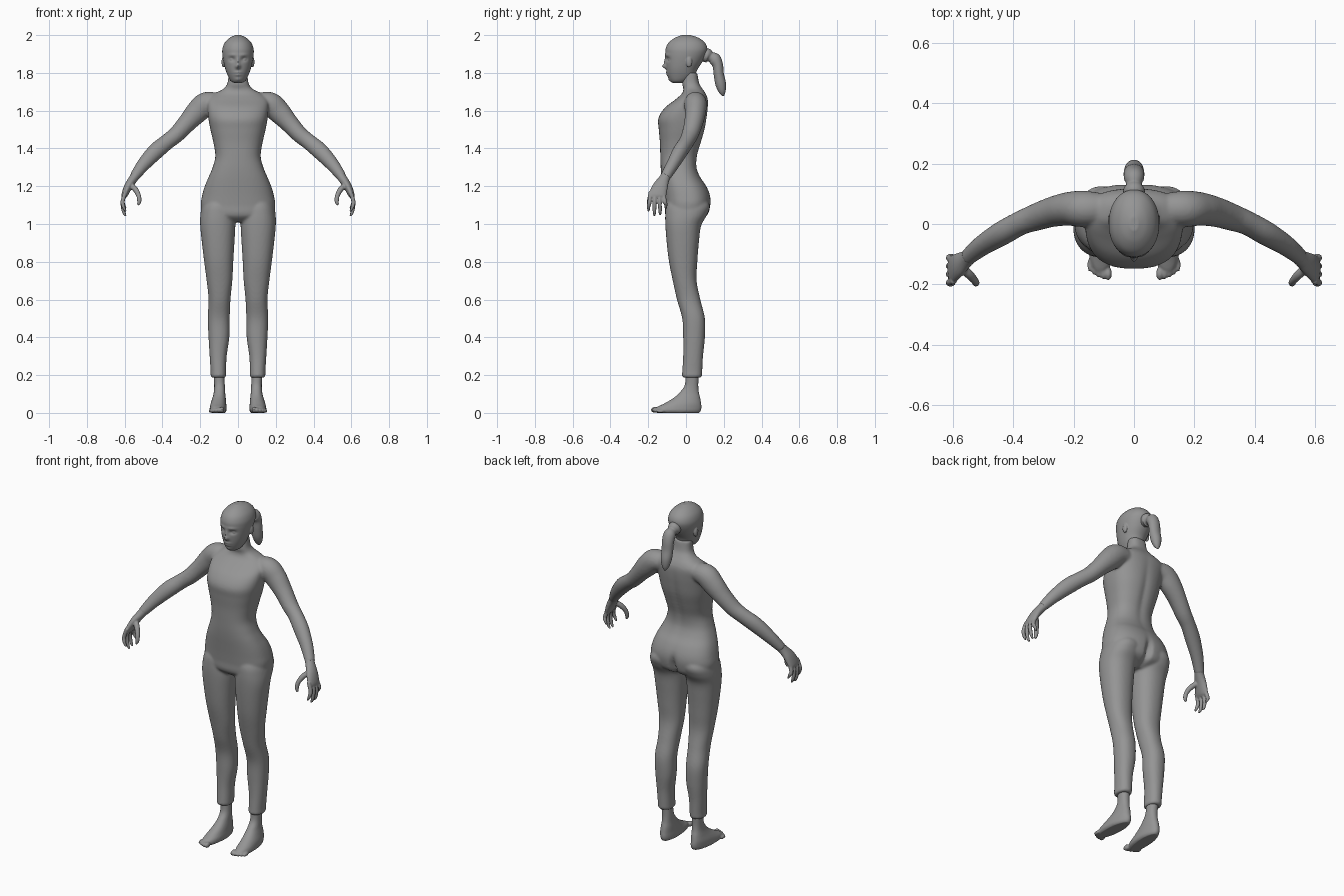
import bpy, bmesh, math
from mathutils import Vector, Matrix

grey = bpy.data.materials.new("plain grey")
grey.diffuse_color = (0.3, 0.3, 0.3, 1)


def spline(rows, sub):
    """Catmull-Rom interpolation of rows of numbers."""
    out = []
    for i in range(len(rows) - 1):
        a, b, c, d = (rows[max(i - 1, 0)], rows[i], rows[i + 1], rows[min(i + 2, len(rows) - 1)])
        for k in range(sub):
            t = k / sub
            out.append([0.5 * (2 * q + (r - p) * t + (2 * p - 5 * q + 4 * r - s) * t * t
                        + (3 * q - p - 3 * r + s) * t ** 3) for p, q, r, s in zip(a, b, c, d)])
    return out + [list(rows[-1])]


def skin(bm, rings):
    """Bridge rings of points into a closed skin."""
    vs = [[bm.verts.new(p) for p in ring] for ring in rings]
    n = len(vs[0])
    for a, b in zip(vs, vs[1:]):
        for j in range(n):
            bm.faces.new((a[j], a[(j + 1) % n], b[(j + 1) % n], b[j]))
    bm.faces.new(vs[0][::-1])
    bm.faces.new(vs[-1])
    return [v for ring in vs for v in ring]


def stack(bm, rows, side=1, e=0.9, n=40, sub=6):
    """Upright form; rows are z, centre x, half width, front y, back y."""
    rings = []
    for z, xc, hw, yf, yb in spline(rows, sub):
        ring = []
        for j in range(n):
            a = 2 * math.pi * j / n
            c, s = math.cos(a), math.sin(a)
            ring.append((side * (xc + hw * math.copysign(abs(c) ** e, c)),
                         (yf + yb) / 2 + (yb - yf) / 2 * math.copysign(abs(s) ** e, s), z))
        rings.append(ring)
    return skin(bm, rings)


def tube(bm, rows, side=1, ref=(0, 1, 0), n=20, sub=6):
    """Form along a path; rows are x, y, z, thickness, breadth along ref."""
    pts = spline(rows, sub)
    rings = []
    for i, (x, y, z, ru, rv) in enumerate(pts):
        t = (Vector(pts[min(i + 1, len(pts) - 1)][:3]) - Vector(pts[max(i - 1, 0)][:3])).normalized()
        u = t.cross(Vector(ref)).normalized()
        v = u.cross(t)
        ring = []
        for j in range(n):
            a = 2 * math.pi * j / n
            p = Vector((x, y, z)) + u * ru * math.cos(a) + v * rv * math.sin(a)
            ring.append((side * p.x, p.y, p.z))
        rings.append(ring)
    return skin(bm, rings)


def ball(bm, loc, size):
    m = Matrix.Translation(loc) @ Matrix.Diagonal((*size, 1))
    bmesh.ops.create_uvsphere(bm, u_segments=20, v_segments=12, radius=1, matrix=m)


def bump(verts, x, z, rx, rz, d, front=True):
    """Push the front (or back) outward by a soft mound of height d."""
    for v in verts:
        if (v.co.y < 0) == front:
            g = math.exp(-((v.co.x - x) / rx) ** 2 - ((v.co.z - z) / rz) ** 2)
            v.co.y += d * g * (-1 if front else 1)


def finish(bm, name, voxel=0, smooth=0, mirror=False):
    bmesh.ops.recalc_face_normals(bm, faces=bm.faces)
    for f in bm.faces:
        f.smooth = True
    me = bpy.data.meshes.new(name)
    bm.to_mesh(me)
    bm.free()
    me.materials.append(grey)
    ob = bpy.data.objects.new(name, me)
    bpy.context.collection.objects.link(ob)
    if voxel:
        m = ob.modifiers.new("blend", 'REMESH')
        m.mode, m.voxel_size, m.use_smooth_shade = 'VOXEL', voxel, True
    if smooth:
        m = ob.modifiers.new("soften", 'SMOOTH')
        m.factor, m.iterations = 0.5, smooth
    if mirror:
        ob.modifiers.new("mirror", 'MIRROR').use_mirror_merge = False
    return ob


# body: torso with neck, arms and trouser legs blended together
bm = bmesh.new()
torso = stack(bm, [
    (1.01, 0, .09, -.07, .05), (1.045, 0, .18, -.108, .112), (1.10, 0, .197, -.113, .13),
    (1.15, 0, .19, -.118, .128), (1.20, 0, .176, -.124, .108), (1.25, 0, .155, -.13, .075),
    (1.30, 0, .134, -.134, .057), (1.36, 0, .12, -.136, .06), (1.43, 0, .13, -.138, .08),
    (1.50, 0, .146, -.144, .10), (1.56, 0, .157, -.146, .11), (1.615, 0, .162, -.112, .116),
    (1.66, 0, .16, -.055, .116), (1.69, 0, .125, -.022, .105), (1.715, 0, .078, -.014, .088),
    (1.745, 0, .056, -.02, .07), (1.80, 0, .05, -.015, .06)], e=0.82, n=64)
bump(torso, 0, 1.07, .016, .06, -.03, front=False)
bump(torso, 0, 1.45, .02, .16, -.008, front=False)
for s in (1, -1):
    tube(bm, [(.09, .05, 1.645, .045, .05), (.165, .05, 1.638, .062, .06),
              (.215, .05, 1.595, .061, .056), (.27, .04, 1.535, .05, .05),
              (.325, .022, 1.475, .044, .045), (.375, .003, 1.435, .042, .04),
              (.435, -.03, 1.385, .044, .04), (.50, -.07, 1.315, .036, .034),
              (.55, -.11, 1.248, .026, .028)], s)
    stack(bm, [
        (.186, .103, .034, -.01, .074), (.195, .104, .041, -.021, .084),
        (.22, .104, .041, -.02, .086), (.30, .105, .045, -.015, .09), (.40, .101, .055, -.015, .10),
        (.50, .102, .058, -.02, .10), (.60, .098, .058, -.048, .076), (.70, .098, .068, -.07, .056),
        (.80, .102, .077, -.09, .06), (.90, .105, .086, -.102, .068), (.99, .107, .093, -.109, .08),
        (1.05, .107, .092, -.11, .112), (1.10, .103, .085, -.105, .125),
        (1.16, .09, .06, -.08, .09)], s)
finish(bm, "body", 0.007, 5)

# head with face relief, eyes and ears
bm = bmesh.new()
skull = stack(bm, [
    (1.746, 0, .018, -.07, -.025), (1.757, 0, .038, -.083, .01), (1.785, 0, .054, -.096, .045),
    (1.82, 0, .067, -.103, .062), (1.86, 0, .077, -.107, .088), (1.90, 0, .083, -.109, .108),
    (1.93, 0, .082, -.107, .113), (1.96, 0, .07, -.092, .10), (1.985, 0, .045, -.06, .068),
    (2.0, 0, .014, -.022, .024)], e=0.95, n=72, sub=9)
for mound in [(0, 1.834, .012, .012, .019), (0, 1.858, .009, .024, .009),
              (0, 1.803, .019, .006, .006), (0, 1.789, .016, .006, .006),
              (0, 1.765, .016, .01, .005)]:
    bump(skull, *mound)
for s in (1, -1):
    bump(skull, s * .032, 1.872, .016, .011, -.012)
    bump(skull, s * .03, 1.895, .022, .008, .004)
    ball(bm, (s * .032, -.081, 1.871), (.014, .014, .009))
    ball(bm, (s * .077, .016, 1.858), (.01, .016, .029))
finish(bm, "head", 0.0035, 2)

# ponytail with its gathered knot
bm = bmesh.new()
tube(bm, [(0, .085, 1.89, .03, .03), (0, .112, 1.892, .038, .036), (0, .13, 1.885, .027, .026),
          (0, .152, 1.872, .033, .033), (0, .168, 1.84, .028, .034), (0, .174, 1.79, .027, .033),
          (0, .184, 1.74, .028, .03), (0, .192, 1.70, .018, .02), (0, .198, 1.678, .004, .005)],
     ref=(1, 0, 0), n=24)
finish(bm, "ponytail")

# hands
bm = bmesh.new()
tube(bm, [(.525, -.09, 1.283, .027, .028), (.552, -.113, 1.243, .024, .028),
          (.58, -.135, 1.20, .022, .04), (.60, -.15, 1.155, .017, .046),
          (.605, -.153, 1.138, .01, .04)])
for y0, y1, tip in [(-.188, -.198, 1.066), (-.165, -.167, 1.042),
                    (-.142, -.137, 1.046), (-.119, -.107, 1.08)]:
    tube(bm, [(.595, y0, 1.17, .011, .011), (.611, (y0 + y1) / 2, 1.12, .011, .011),
              (.606, y1, tip + .025, .0095, .0095), (.594, y1, tip, .005, .005)], n=12)
tube(bm, [(.575, -.14, 1.21, .015, .015), (.545, -.167, 1.185, .015, .015),
          (.526, -.188, 1.15, .0125, .0125), (.523, -.196, 1.118, .011, .011),
          (.53, -.197, 1.10, .006, .006)], n=12)
finish(bm, "hands", 0.004, 2, True)

# bare feet with toes
bm = bmesh.new()
foot = stack(bm, [
    (0, .103, .036, -.15, .07), (.012, .103, .044, -.168, .079), (.03, .103, .044, -.155, .082),
    (.05, .103, .041, -.115, .08), (.08, .1, .035, -.065, .075), (.11, .098, .03, -.032, .068),
    (.15, .098, .028, -.006, .065), (.22, .102, .029, -.002, .068)])
for v in foot:  # splay outward and narrow the heel
    if v.co.z < .1:
        k = 1 - v.co.z / .1
        v.co.x += k * (-.06 * v.co.y - 1.5 * max(v.co.y, 0) * (v.co.x - .1))
for i in range(5):
    r = .016 - .0015 * i
    ball(bm, (.085 + .0155 * i, -.164 + .0008 * i + .0016 * i * i, r), (r * .75, .022, r))
finish(bm, "feet", 0.005, 2, True)
